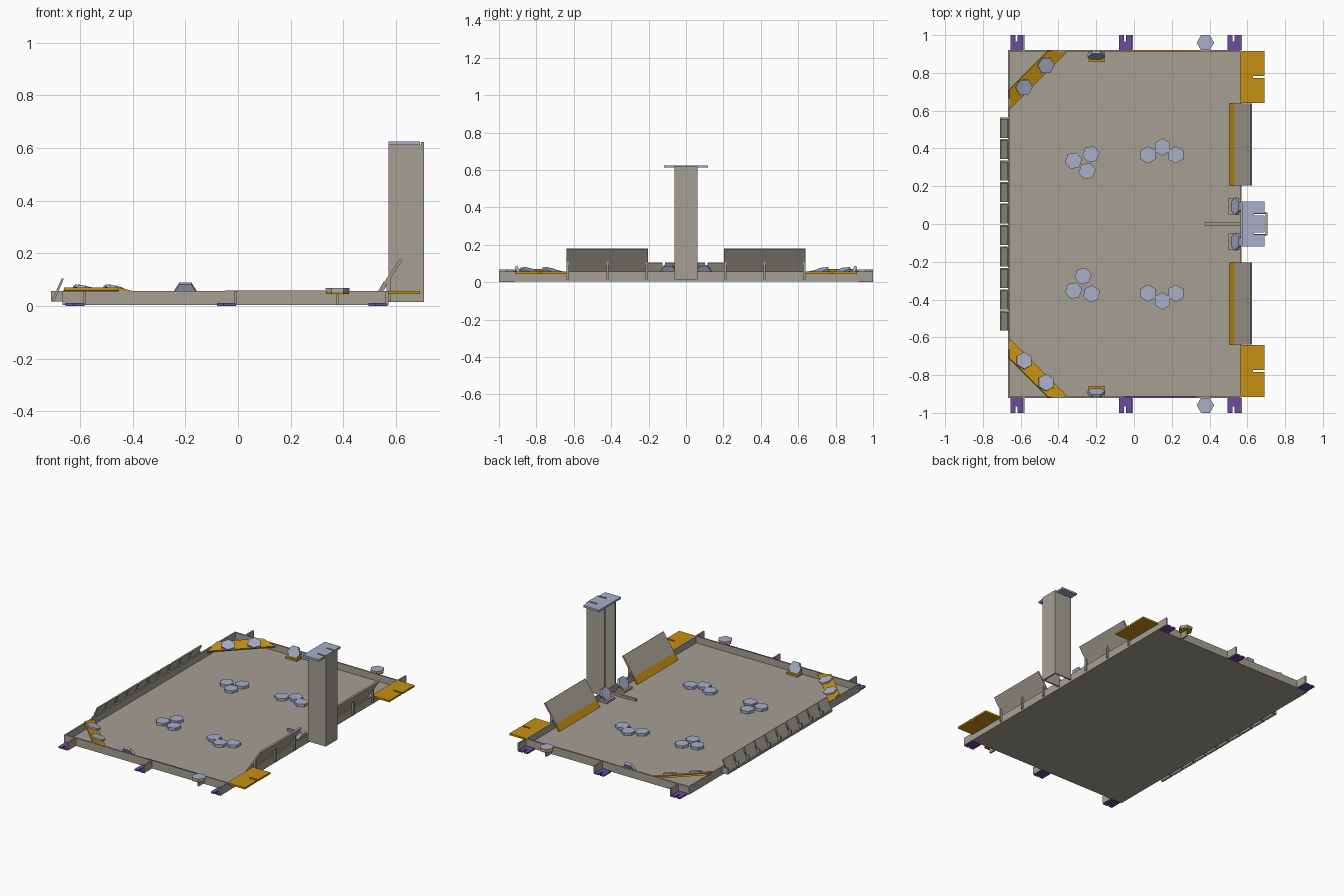
import bpy, bmesh, math
from mathutils import Vector

cube = bpy.data.objects.get("Cube")
if cube:
    bpy.data.objects.remove(cube, do_unlink=True)


def material(name, rgb):
    m = bpy.data.materials.new(name)
    m.use_nodes = True
    m.diffuse_color = (*rgb, 1)
    bsdf = next(n for n in m.node_tree.nodes if n.type == 'BSDF_PRINCIPLED')
    bsdf.inputs["Base Color"].default_value = (*rgb, 1)
    return m


GREY = material("warm_grey", (0.376, 0.352, 0.296))
BLUE = material("pale_blue", (0.392, 0.429, 0.578))
ORANGE = material("orange", (0.565, 0.279, 0.006))
PURPLE = material("purple", (0.138, 0.076, 0.342))


def prism(name, points, offset, mat):
    """Extrude a planar polygon along an offset vector."""
    bm = bmesh.new()
    face = bm.faces.new([bm.verts.new(p) for p in points])
    ext = bmesh.ops.extrude_face_region(bm, geom=[face], use_keep_orig=True)
    bmesh.ops.translate(bm, vec=offset,
                        verts=[g for g in ext["geom"] if isinstance(g, bmesh.types.BMVert)])
    bmesh.ops.recalc_face_normals(bm, faces=bm.faces)
    mesh = bpy.data.meshes.new(name)
    bm.to_mesh(mesh)
    bm.free()
    mesh.materials.append(mat)
    obj = bpy.data.objects.new(name, mesh)
    bpy.context.collection.objects.link(obj)
    return obj


def box(name, x, y, z, mat):
    pts = [(x[0], y[0], z[0]), (x[1], y[0], z[0]), (x[1], y[1], z[0]), (x[0], y[1], z[0])]
    return prism(name, pts, (0, 0, z[1] - z[0]), mat)


def plate(name, outline, z, mat):
    """Flat plate with an outline in x, y."""
    return prism(name, [(x, y, z[0]) for x, y in outline], (0, 0, z[1] - z[0]), mat)


def side_profile(name, outline, y, mat):
    """Outline in x, z, extruded along y."""
    return prism(name, [(px, y[0], pz) for px, pz in outline], (0, y[1] - y[0], 0), mat)


def hexagon(name, centre, normal=(0, 0, 1), turn=0, thick=0.018, mat=BLUE, radius=0.046):
    """Hexagonal tile; the given centre is on its underside."""
    n = Vector(normal).normalized()
    u = Vector((1, 0, 0)) if abs(n.x) < 0.1 else Vector((0, 0, 1)).cross(n).normalized()
    v = n.cross(u)
    pts = []
    for i in range(6):
        a = math.radians(60 * i + turn)
        pts.append(Vector(centre) + radius * (math.cos(a) * u + math.sin(a) * v))
    return prism(name, pts, n * thick, mat)


# Floor and low border walls
W0, W1, D, H, T = -0.667, 0.57, 0.92, 0.057, 0.01
FLOOR = 0.012
box("floor", (W0, W1), (-D, D), (0.004, FLOOR), GREY)
box("wall_right_side", (W0, W1), (-D, -D + T), (0.004, H), GREY)
box("wall_left_side", (W0, W1), (D - T, D), (0.004, H), GREY)
box("wall_flap_end", (W0, W0 + T), (-D + T, D - T), (0.004, H), GREY)
box("wall_post_end", (W1 - T, W1), (-D + T, D - T), (0.004, H), GREY)

# Marker strips on the long walls
box("wall_strip_orange", (-0.05, 0.33), (D - 0.009, D - 0.001), (H, H + 0.002), ORANGE)
box("wall_strip_purple", (-0.05, 0.33), (-D + 0.001, -D + 0.009), (H, H + 0.002), PURPLE)

# Floor tiles in clusters of three: x, y, rotation
tiles = [(-0.32, 0.335, 10), (-0.228, 0.37, 10), (-0.248, 0.28, 10),
         (-0.27, -0.275, 10), (-0.32, -0.353, 10), (-0.225, -0.37, 20)]
for s in (1, -1):
    tiles += [(0.075, s * 0.366, 30), (0.15, s * 0.408, 30), (0.222, s * 0.366, 30)]
for x, y, turn in tiles:
    hexagon("floor_tile", (x, y, FLOOR), turn=turn)

for s in (1, -1):
    # Feet: slotted base plate and upright web
    for x in (-0.655, -0.08, 0.495):
        a, b = x + 0.027, x + 0.037
        outline = [(x, D), (x + 0.072, D), (x + 0.072, 1.0), (b, 1.0), (b, 0.965),
                   (a, 0.965), (a, 1.0), (x, 1.0)]
        plate("foot_plate", [(px, s * py) for px, py in outline], (0, 0.01), PURPLE)
        box("foot_web", (x + 0.066, x + 0.076), sorted((s * D, s * 1.0)), (0.004, H), GREY)

    # Sloping corner ramps with two tiles each
    ramp = [Vector((-0.66, s * 0.605, 0.045)), Vector((-0.66, s * 0.71, 0.07)),
            Vector((-0.455, s * 0.915, 0.07)), Vector((-0.35, s * 0.915, 0.045))]
    normal = (ramp[1] - ramp[0]).cross(ramp[2] - ramp[1])
    normal = normal.normalized() * (1 if normal.z > 0 else -1)
    prism("corner_ramp", ramp, -normal * 0.012, ORANGE)
    for x, y in ((-0.583, 0.725), (-0.467, 0.841)):
        hexagon("ramp_tile", (x, s * y, 0.0575), normal, 15, 0.01)

    # Leaning tile on each long wall
    box("wall_tile_bracket", (-0.242, -0.157), sorted((s * 0.857, s * 0.915)),
        (FLOOR, 0.025), ORANGE)
    hexagon("wall_tile", (-0.2, s * 0.9, 0.045), (0, -s * 0.9, 0.42), 0, 0.017)

    # Outer tile on a thin stand
    hexagon("outer_tile", (0.378, s * 0.96, 0.055), thick=0.013)
    hexagon("outer_tile_base", (0.378, s * 0.96, 0.045), thick=0.01, mat=ORANGE, radius=0.044)
    box("outer_tile_stand", (0.372, 0.384), sorted((s * 0.92, s * 0.97)), (0.004, 0.045), GREY)

    # Slotted shelf at each end of the post side
    outline = [(0.565, 0.64), (0.692, 0.64), (0.692, 0.772), (0.63, 0.772),
               (0.63, 0.784), (0.692, 0.784), (0.692, 0.915), (0.565, 0.915)]
    plate("end_shelf", [(x, s * y) for x, y in outline], (0.045, 0.057), ORANGE)

    # Slanted backboard with a coloured lower band and supporting ribs
    span = (s * 0.203, s * 0.638)
    side_profile("backboard", [(0.533, 0.058), (0.543, 0.052), (0.625, 0.174), (0.616, 0.18)],
                 span, GREY)
    side_profile("backboard_band", [(0.506, 0.014), (0.518, 0.012), (0.543, 0.052),
                                    (0.533, 0.058)], span, ORANGE)
    for y in (0.21, 0.42, 0.632):
        side_profile("backboard_rib", [(0.565, 0.015), (0.58, 0.015), (0.58, 0.108),
                                       (0.565, 0.085)], (s * (y - 0.006), s * (y + 0.006)), GREY)

    # Leaning tiles beside the post
    box("post_tile_bracket", (0.5, 0.56), sorted((s * 0.05, s * 0.138)), (FLOOR, 0.025), GREY)
    hexagon("post_tile", (0.548, s * 0.094, 0.048), (-0.87, 0, 0.5), 0, 0.017)

# Row of ten flaps along the opposite wall
for i in range(10):
    y = -0.565 + i * 0.1135
    side_profile("flap", [(-0.706, 0.022), (-0.698, 0.018), (-0.662, 0.102), (-0.669, 0.106)],
                 (y, y + 0.1), GREY)
    box("flap_bracket", (-0.71, W0), (y + 0.098, y + 0.106), (0.016, H), GREY)
    box("flap_lip", (-0.71, -0.704), (y, y + 0.1), (0.016, 0.03), GREY)

# Divider bar on the floor
box("divider_bar", (0.375, 0.56), (-0.007, 0.007), (FLOOR, 0.028), GREY)

# Tall channel post, open toward the floor, with a slotted cap
box("post_back", (0.695, 0.706), (-0.062, 0.062), (0.015, 0.622), GREY)
for s in (1, -1):
    box("post_flange", (0.572, 0.695), sorted((s * 0.052, s * 0.062)), (0.015, 0.612), GREY)
half = [(0.692, 0.045), (0.635, 0.045), (0.635, 0.055), (0.692, 0.055),
        (0.692, 0.118), (0.572, 0.118)]
cap = half + [(x, -y) for x, y in reversed(half)]
plate("post_cap", cap, (0.612, 0.625), BLUE)
